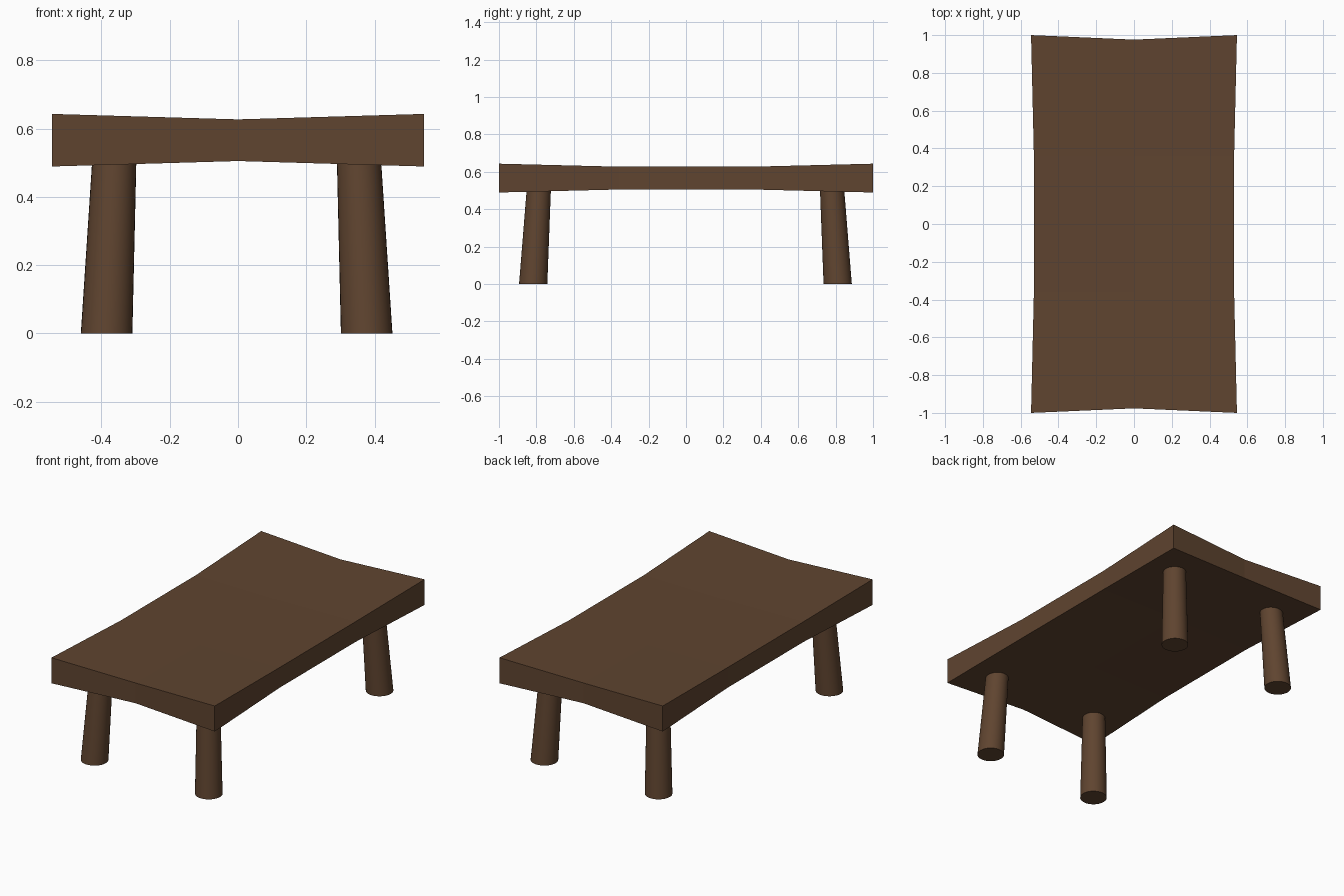
import bpy, bmesh
from mathutils import Vector

if "Cube" in bpy.data.objects:
    bpy.data.objects.remove(bpy.data.objects["Cube"])

wood = bpy.data.materials.new("dark brown wood")
wood.diffuse_color = (0.115, 0.058, 0.029, 1)
wood.use_nodes = True
wood.node_tree.nodes["Principled BSDF"].inputs["Base Color"].default_value = wood.diffuse_color


def finish(name, bm):
    bmesh.ops.recalc_face_normals(bm, faces=bm.faces)
    mesh = bpy.data.meshes.new(name)
    bm.to_mesh(mesh)
    bm.free()
    mesh.materials.append(wood)
    obj = bpy.data.objects.new(name, mesh)
    bpy.context.collection.objects.link(obj)
    return obj


# Tabletop: a slab cut into 2 x 3 panels, flared out towards its corners
bm = bmesh.new()
bmesh.ops.create_cube(bm, size=2)
for co, no in (((0, 0, 0), (1, 0, 0)), ((0, -0.36, 0), (0, 1, 0)), ((0, 0.36, 0), (0, 1, 0))):
    bmesh.ops.bisect_plane(bm, geom=bm.verts[:] + bm.edges[:] + bm.faces[:],
                           plane_co=co, plane_no=no)
for v in bm.verts:
    mid_x = abs(v.co.x) < 0.01
    mid_y = abs(v.co.y) < 0.5
    half = 0.055 if mid_x and mid_y else 0.061 if mid_x or mid_y else 0.077
    v.co.x *= 0.530 if mid_y else 0.545
    if mid_x and not mid_y:
        v.co.y *= 0.976
    v.co.z = 0.566 + v.co.z * half
finish("tabletop", bm)


# Legs: tapered round posts splayed outwards, buried in the slab
def leg(name, sx, sy, sides=32):
    bm = bmesh.new()
    bmesh.ops.create_cone(bm, cap_ends=True, segments=sides,
                          radius1=0.0755, radius2=0.064, depth=1)
    foot = Vector((sx * 0.381 - 0.004, sy * 0.814 - 0.003, 0))
    head = Vector((sx * 0.357 - 0.004, sy * 0.782 - 0.003, 0.54))
    for v in bm.verts:
        c = foot if v.co.z < 0 else head
        v.co = Vector((v.co.x + c.x, v.co.y + c.y, c.z))
    obj = finish(name, bm)
    for p in obj.data.polygons:
        p.use_smooth = len(p.vertices) == 4
    for o in bpy.context.selected_objects:
        o.select_set(False)
    obj.select_set(True)
    bpy.context.view_layer.objects.active = obj
    bpy.ops.object.shade_smooth_by_angle()


for sx, side in ((-1, "left"), (1, "right")):
    for sy, end in ((-1, "front"), (1, "back")):
        leg(f"{end}_{side}_leg", sx, sy)
